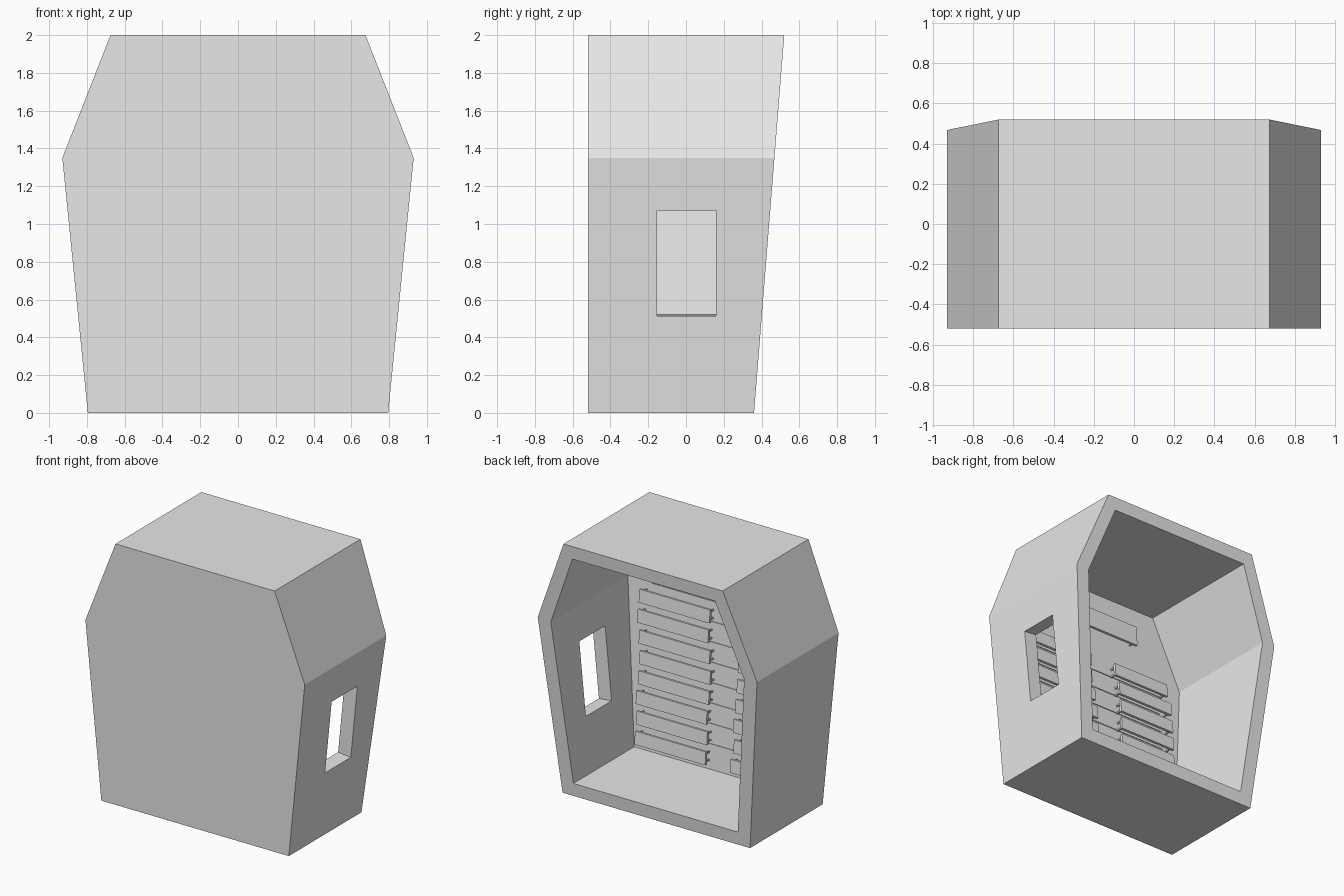
import bpy, bmesh, math, random
from mathutils import Matrix, Vector

random.seed(4)
if "Cube" in bpy.data.objects:
    bpy.data.objects.remove(bpy.data.objects["Cube"])

grey = bpy.data.materials.new("light_grey")
grey.use_nodes = True
COLOUR = (0.8, 0.8, 0.8, 1)
grey.diffuse_color = COLOUR
next(n for n in grey.node_tree.nodes if n.type == 'BSDF_PRINCIPLED').inputs["Base Color"].default_value = COLOUR


def make_object(name, bm):
    mesh = bpy.data.meshes.new(name)
    bmesh.ops.recalc_face_normals(bm, faces=bm.faces)
    bm.to_mesh(mesh)
    bm.free()
    mesh.materials.append(grey)
    obj = bpy.data.objects.new(name, mesh)
    bpy.context.collection.objects.link(obj)
    return obj


def taper(z):
    """Half depth of the cabinet at a height."""
    return 0.36 + 0.08 * z


def mirrored(half):
    return half + [(-x, z) for x, z in reversed(half)]


# Shell: six-sided tube, vertical closed front, sloping open back
outer = mirrored([(0.795, 0), (0.93, 1.35), (0.675, 2)])
inner = mirrored([(0.697, 0.1), (0.82, 1.343), (0.605, 1.9)])
bm = bmesh.new()
rings = [
    [bm.verts.new((x, -0.52, z)) for x, z in outer],
    [bm.verts.new((x, taper(z), z)) for x, z in outer],
    [bm.verts.new((x, taper(z), z)) for x, z in inner],
    [bm.verts.new((x, -taper(z), z)) for x, z in inner],
]
for a, b in zip(rings, rings[1:]):
    for i in range(len(a)):
        j = (i + 1) % len(a)
        bm.faces.new((a[i], a[j], b[j], b[i]))
bm.faces.new(rings[0])
bm.faces.new(rings[-1])
shell = make_object("cabinet_shell", bm)

# Side window, cut square to the leaning left wall
bm = bmesh.new()
bmesh.ops.create_cube(bm, size=1, matrix=Matrix.Diagonal((0.5, 0.312, 0.563, 1)))
cutter = make_object("window_cutter", bm)
cutter.location = (0.874, 0.002, 0.792)
cutter.rotation_euler.y = math.atan(0.1)
cutter.hide_render = True
cutter.hide_viewport = True
cut = shell.modifiers.new("window", 'BOOLEAN')
cut.object = cutter
cut.solver = 'EXACT'
bpy.context.view_layer.update()
evaluated = shell.evaluated_get(bpy.context.evaluated_depsgraph_get())
cut_mesh = bpy.data.meshes.new_from_object(evaluated)
shell.modifiers.clear()
shell.data = cut_mesh
bpy.data.objects.remove(cutter)

# Wall frame: local y points off the sloping inner front wall
tilt = Matrix.Rotation(math.atan(0.08), 4, 'X')


def add_box(bm, x0, x1, z, height, near, far):
    """Box on the inner front wall, from near to far off its surface."""
    base = Matrix.Translation((0, -taper(z), z)) @ tilt
    centre = Matrix.Translation(((x0 + x1) / 2, (near + far) / 2, 0))
    size = Matrix.Diagonal((x1 - x0, far - near, height, 1))
    bmesh.ops.create_cube(bm, size=1, matrix=base @ centre @ size)


def add_slat(bm, x0, x1, z, height):
    """Raised slat with a pair of thin pegs at each end."""
    add_box(bm, x0, x1, z, height, 0.05, 0.07)
    for x in (x0 + 0.01, x1 - 0.02):
        for side in (-1, 1):
            add_box(bm, x, x + 0.01, z + side * height * 0.3, 0.012, -0.005, 0.05)


ROWS = [0.2 + 0.15 * i for i in range(8)]
for name, x0, x1 in (("left_slats", 0.06, 0.66), ("right_slats", -0.66, -0.17)):
    bm = bmesh.new()
    for z in ROWS:
        shift = random.uniform(-0.02, 0.02)
        add_slat(bm, x0 + shift, x1 + shift, z, 0.1)
    make_object(name, bm)

bm = bmesh.new()
add_slat(bm, -0.38, 0.38, 1.62, 0.16)
make_object("upper_slat", bm)

# Thin backing boards behind the slats
bm = bmesh.new()
for z in ROWS:
    add_box(bm, -0.62, 0.62, z + 0.03, 0.12, -0.002, 0.006)
make_object("backing_boards", bm)
